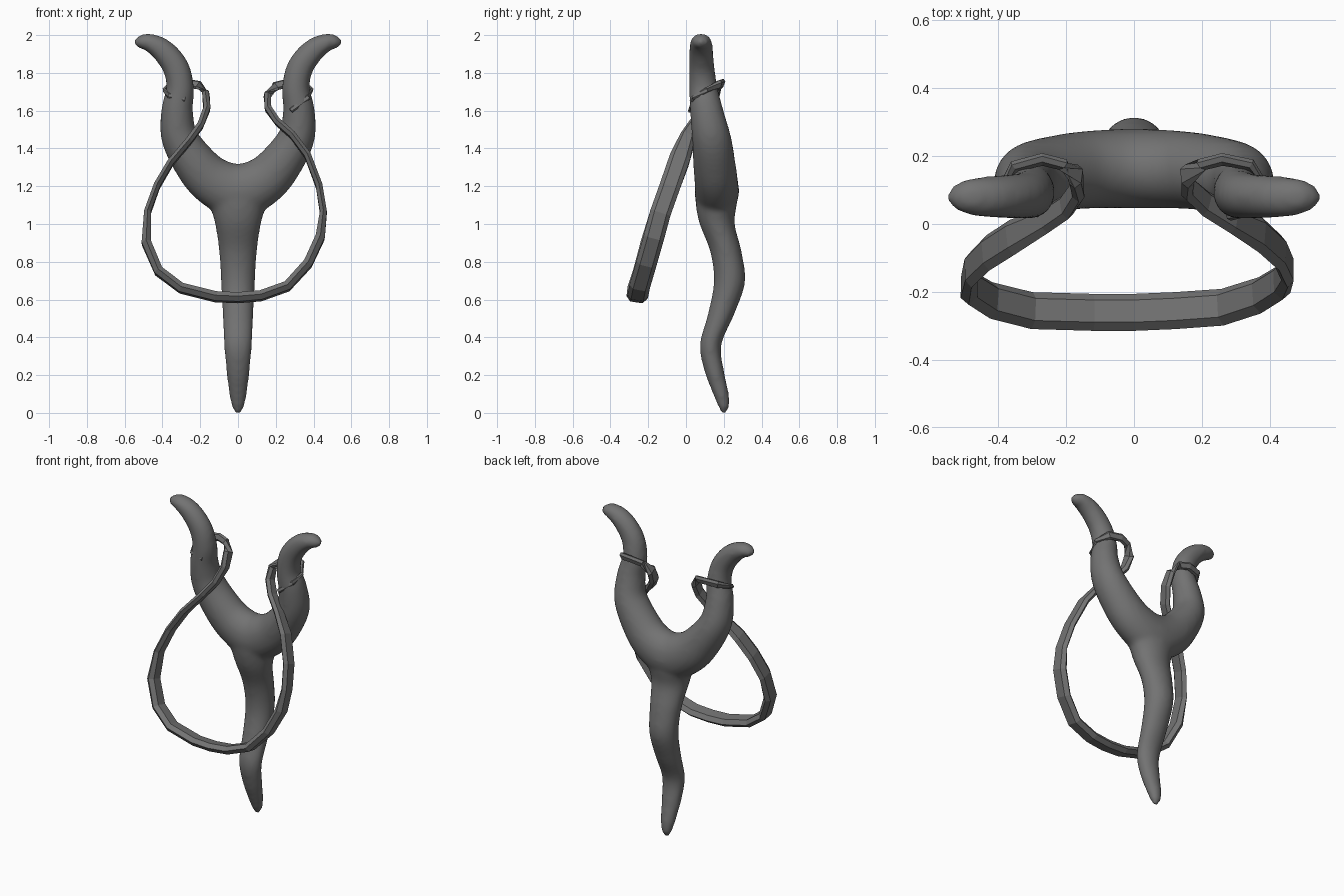
import bpy, bmesh, math
from mathutils import Vector

cube = bpy.data.objects.get("Cube")
if cube:
    bpy.data.objects.remove(cube)

grey = bpy.data.materials.new("dark_grey")
grey.use_nodes = True
colour = (0.17, 0.17, 0.17, 1)
grey.diffuse_color = colour
grey.node_tree.nodes["Principled BSDF"].inputs["Base Color"].default_value = colour


def spline(rows, steps):
    """Catmull-Rom interpolation through rows of numbers."""
    pts = [Vector(r) for r in rows]
    out = []
    for i in range(len(pts) - 1):
        a, b, c, d = pts[max(i - 1, 0)], pts[i], pts[i + 1], pts[min(i + 2, len(pts) - 1)]
        for k in range(steps):
            t = k / steps
            out.append(0.5 * (2 * b + (c - a) * t + (2 * a - 5 * b + 4 * c - d) * t * t
                              + (3 * b - a - 3 * c + d) * t ** 3))
    return out + [pts[-1]]


def loft(bm, rings):
    """Skin a list of equally long point rings and cap both ends."""
    loops = [[bm.verts.new(p) for p in ring] for ring in rings]
    n = len(loops[0])
    for a, b in zip(loops, loops[1:]):
        for i in range(n):
            j = (i + 1) % n
            bm.faces.new((a[i], a[j], b[j], b[i]))
    bm.faces.new(loops[0])
    bm.faces.new(loops[-1])


def finish(bm, name):
    bmesh.ops.recalc_face_normals(bm, faces=bm.faces)
    mesh = bpy.data.meshes.new(name)
    bm.to_mesh(mesh)
    bm.free()
    mesh.materials.append(grey)
    obj = bpy.data.objects.new(name, mesh)
    bpy.context.collection.objects.link(obj)
    return obj


def branch(bm, rows, sides=24):
    """Elliptical tube; each row is x, y, z, in-plane radius, depth radius."""
    rows = spline(rows, 5)
    rings = []
    for i, r in enumerate(rows):
        d = rows[min(i + 1, len(rows) - 1)] - rows[max(i - 1, 0)]
        across = Vector((d[2], 0, -d[0])).normalized()
        centre = Vector(r[:3])
        angles = [math.tau * k / sides for k in range(sides)]
        rings.append([centre + across * r[3] * math.cos(a) + Vector((0, r[4] * math.sin(a), 0))
                      for a in angles])
    loft(bm, rings)


# Wooden fork: wavy handle and two curved prongs fused into one body
handle = [(0, .2, -.004, .012, .01), (0, .2, .03, .032, .028), (0, .185, .1, .047, .042),
          (0, .15, .22, .062, .052), (0, .13, .36, .074, .057), (0, .185, .52, .082, .07),
          (0, .23, .69, .09, .083), (0, .212, .85, .1, .083), (0, .165, 1.0, .122, .093),
          (0, .16, 1.1, .155, .108), (0, .16, 1.19, .22, .11), (0, .16, 1.25, .2, .09)]
prong = [(.13, .16, 1.225, .13, .115), (.225, .15, 1.32, .115, .112), (.31, .135, 1.46, .097, .104),
         (.322, .11, 1.6, .084, .089), (.306, .092, 1.72, .073, .076), (.33, .083, 1.83, .07, .068),
         (.4, .08, 1.92, .062, .063), (.475, .08, 1.962, .047, .056), (.525, .08, 1.962, .032, .038),
         (.55, .08, 1.96, .012, .012)]
mirrored = [(-r[0],) + r[1:] for r in reversed(prong)]

bm = bmesh.new()
branch(bm, handle)
branch(bm, mirrored + [(0, .163, 1.175, .145, .118)] + prong)
fork = finish(bm, "forked_handle")
remesh = fork.modifiers.new("fuse", 'REMESH')
remesh.mode = 'VOXEL'
remesh.voxel_size = 0.014
remesh.use_smooth_shade = True
smooth = fork.modifiers.new("soften", 'SMOOTH')
smooth.factor = 0.5
smooth.iterations = 8

# Elastic band: flat strip hanging in front, each end wrapped round a prong
left_run = [(.12, -.255, .62), (.26, -.245, .67), (.37, -.21, .79), (.435, -.17, .93),
            (.452, -.135, 1.06), (.43, -.085, 1.2), (.37, -.03, 1.36), (.29, .01, 1.47),
            (.21, .06, 1.54), (.16, .105, 1.61), (.155, .14, 1.68), (.2, .175, 1.73),
            (.26, .19, 1.745), (.34, .175, 1.74), (.39, .11, 1.71), (.37, .04, 1.67),
            (.28, .02, 1.6)]
right_run = [(-.12, -.26, .615), (-.3, -.255, .66), (-.42, -.225, .75), (-.485, -.185, .9),
             (-.48, -.135, 1.06), (-.43, -.085, 1.2), (-.36, -.04, 1.32), (-.26, .01, 1.44),
             (-.2, .05, 1.52), (-.165, .1, 1.61), (-.17, .14, 1.69), (-.21, .175, 1.735),
             (-.27, .19, 1.745), (-.35, .17, 1.735), (-.39, .11, 1.71), (-.365, .04, 1.68),
             (-.28, .03, 1.66)]
path = [Vector(p) for p in right_run[::-1] + [(0, -.26, .61)] + left_run]
rings = []
for i, p in enumerate(path):
    along = (path[min(i + 1, len(path) - 1)] - path[max(i - 1, 0)]).normalized()
    near_end = min(i, len(path) - 1 - i)
    wrapped = near_end < 6
    wide = Vector((0, .4, 1)) if wrapped else Vector((0, 1, -.15))
    wide = (wide - along * wide.dot(along)).normalized()
    thin = along.cross(wide)
    w = .014 if near_end < 3 else .025 if wrapped else .04 if near_end < 10 else .055
    t = .008 if near_end < 3 else .014 if wrapped else .018 if near_end < 13 else .025
    rings.append([p + wide * w * a + thin * t * b
                  for a, b in ((1, 0), (.6, 1), (-.6, 1), (-1, 0), (-.6, -1), (.6, -1))])
bm = bmesh.new()
loft(bm, rings)
finish(bm, "elastic_band")
